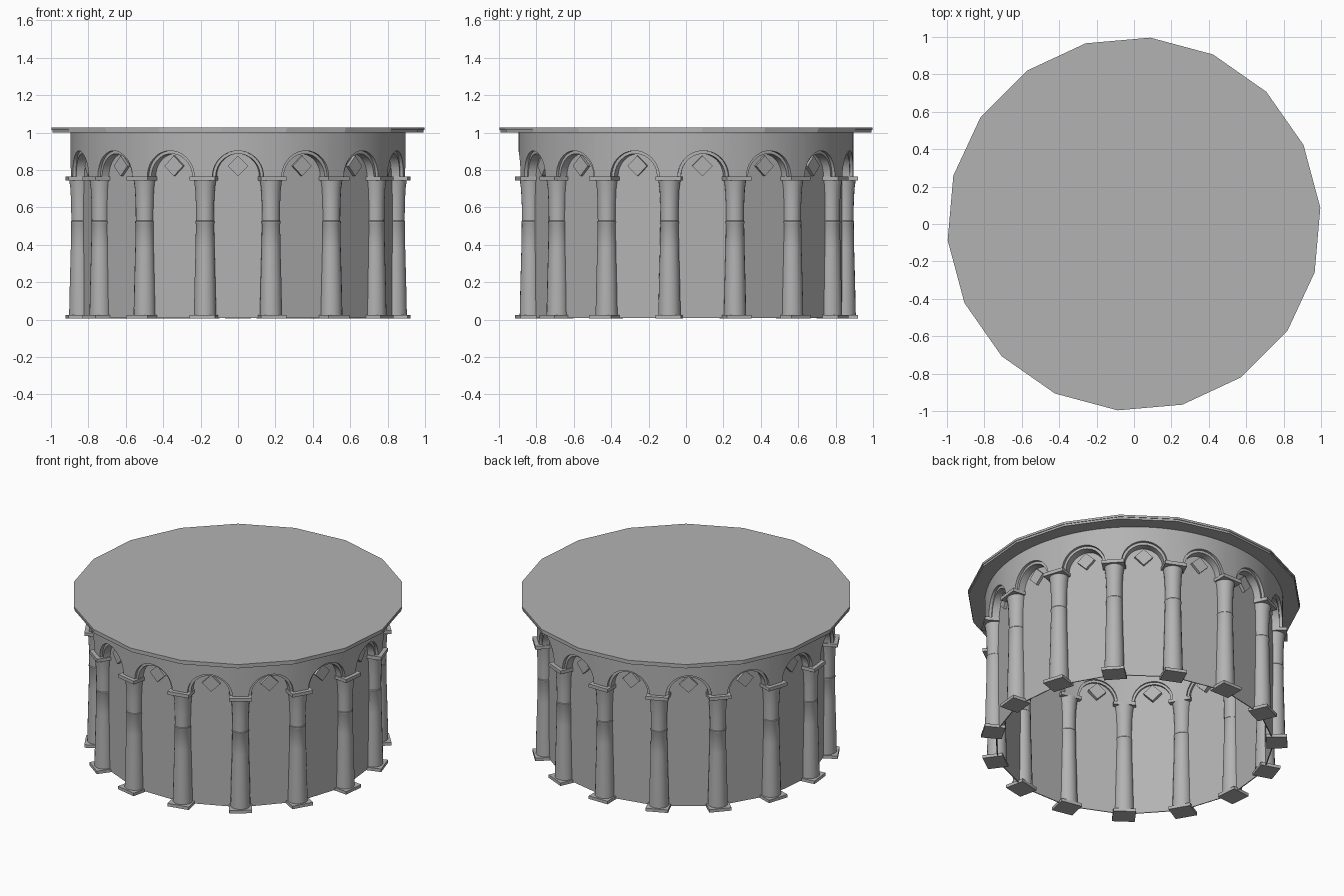
import bpy, bmesh, math
from mathutils import Matrix

if "Cube" in bpy.data.objects:
    bpy.data.objects.remove(bpy.data.objects["Cube"])

N = 15                      # bays and columns
STEP = 2 * math.pi / N
SPRING = 0.765              # arch springing height
R_OUT, R_IN = 0.895, 0.80   # arcade drum

stone = bpy.data.materials.new("dark_stone")
stone.diffuse_color = (0.45, 0.45, 0.45, 1)
stone.use_nodes = True
stone.node_tree.nodes["Principled BSDF"].inputs["Base Color"].default_value = stone.diffuse_color


def finish(bm, name, smooth=True):
    bmesh.ops.remove_doubles(bm, verts=bm.verts, dist=1e-5)
    bmesh.ops.recalc_face_normals(bm, faces=bm.faces)
    me = bpy.data.meshes.new(name)
    bm.to_mesh(me)
    bm.free()
    me.materials.append(stone)
    ob = bpy.data.objects.new(name, me)
    bpy.context.collection.objects.link(ob)
    if smooth:
        bpy.context.view_layer.objects.active = ob
        bpy.ops.object.select_all(action='DESELECT')
        ob.select_set(True)
        bpy.ops.object.shade_smooth_by_angle(angle=math.radians(30))
    return ob


def bent_strip(bm, lower, upper, r_in, r_out, mid, caps):
    """Solid between two (u, z) lines, wrapped around the z axis."""
    def pt(p, r):
        a = mid + p[0] / R_OUT
        return bm.verts.new((r * math.cos(a), r * math.sin(a), p[1]))
    rows = [[pt(l, r_out), pt(u, r_out), pt(u, r_in), pt(l, r_in)]
            for l, u in zip(lower, upper)]
    for a, b in zip(rows, rows[1:]):
        for i in range(4):
            j = (i + 1) % 4
            bm.faces.new((a[i], b[i], b[j], a[j]))
    if caps:
        bm.faces.new(rows[0])
        bm.faces.new(rows[-1])


def arc(r, n=20):
    return [(-r * math.cos(math.pi * i / n), SPRING + r * math.sin(math.pi * i / n))
            for i in range(n + 1)]


def lathe(bm, profile, x, n=20):
    rings = [[bm.verts.new((x + r * math.cos(2 * math.pi * k / n),
                            r * math.sin(2 * math.pi * k / n), z)) for k in range(n)]
             for r, z in profile]
    for a, b in zip(rings, rings[1:]):
        for k in range(n):
            m = (k + 1) % n
            bm.faces.new((a[k], a[m], b[m], b[k]))


def box(bm, size, loc, rot=0):
    bmesh.ops.create_cube(bm, size=1, matrix=Matrix.Translation(loc)
                          @ Matrix.Rotation(rot, 4, 'X') @ Matrix.Diagonal((*size, 1)))


# roof slab, 18 sided, in two thin layers
for name, radius, z in (("roof_top", 1.0, 1.02), ("roof_underlayer", 0.996, 1.007)):
    bpy.ops.mesh.primitive_cylinder_add(vertices=18, radius=radius, depth=0.014,
                                        location=(0, 0, z), rotation=(0, 0, math.radians(-5)))
    bpy.context.object.name = name
    bpy.context.object.data.materials.append(stone)

# thin faceted wall, open below
bpy.ops.mesh.primitive_cylinder_add(vertices=N, radius=0.845, depth=0.99,
                                    end_fill_type='NOTHING', location=(0, 0, 0.505))
wall = bpy.context.object
wall.name = "wall"
wall.data.materials.append(stone)
wall.modifiers.new("thickness", 'SOLIDIFY').thickness = 0.006

# arcade drum with round arch openings, and recessed arch bands
drum, bands = bmesh.new(), bmesh.new()
half = STEP / 2 * R_OUT
low = [(-half, SPRING)] + arc(0.138) + [(half, SPRING)]
for k in range(N):
    mid = -math.pi / 2 + k * STEP
    bent_strip(drum, low, [(u, 1.0) for u, z in low], R_IN, R_OUT, mid, False)
    bent_strip(bands, arc(0.122), arc(0.139), 0.81, 0.878, mid, True)
finish(drum, "arcade_drum")
finish(bands, "arch_bands")

# columns with square bases and capitals, diamond blocks in each arch
shaft = [(0.060, 0.02), (0.056, 0.2), (0.051, 0.38), (0.049, 0.513), (0.051, 0.517),
         (0.051, 0.525), (0.048, 0.529), (0.049, 0.62), (0.053, 0.7), (0.060, 0.75)]
for k in range(N):
    turn = Matrix.Rotation(math.pi / 2 + k * STEP, 4, 'Z')
    bm = bmesh.new()
    lathe(bm, shaft, 0.848)
    box(bm, (0.125, 0.137, 0.020), (0.857, 0, 0.015))
    box(bm, (0.125, 0.137, 0.022), (0.857, 0, 0.755))
    bm.transform(turn)
    finish(bm, f"column_{k + 1}")
    bm = bmesh.new()
    box(bm, (0.05, 0.077, 0.077), (0.82, 0, 0.822), math.pi / 4)
    bm.transform(Matrix.Rotation(-math.pi / 2 + k * STEP, 4, 'Z'))
    finish(bm, f"diamond_{k + 1}", False)
